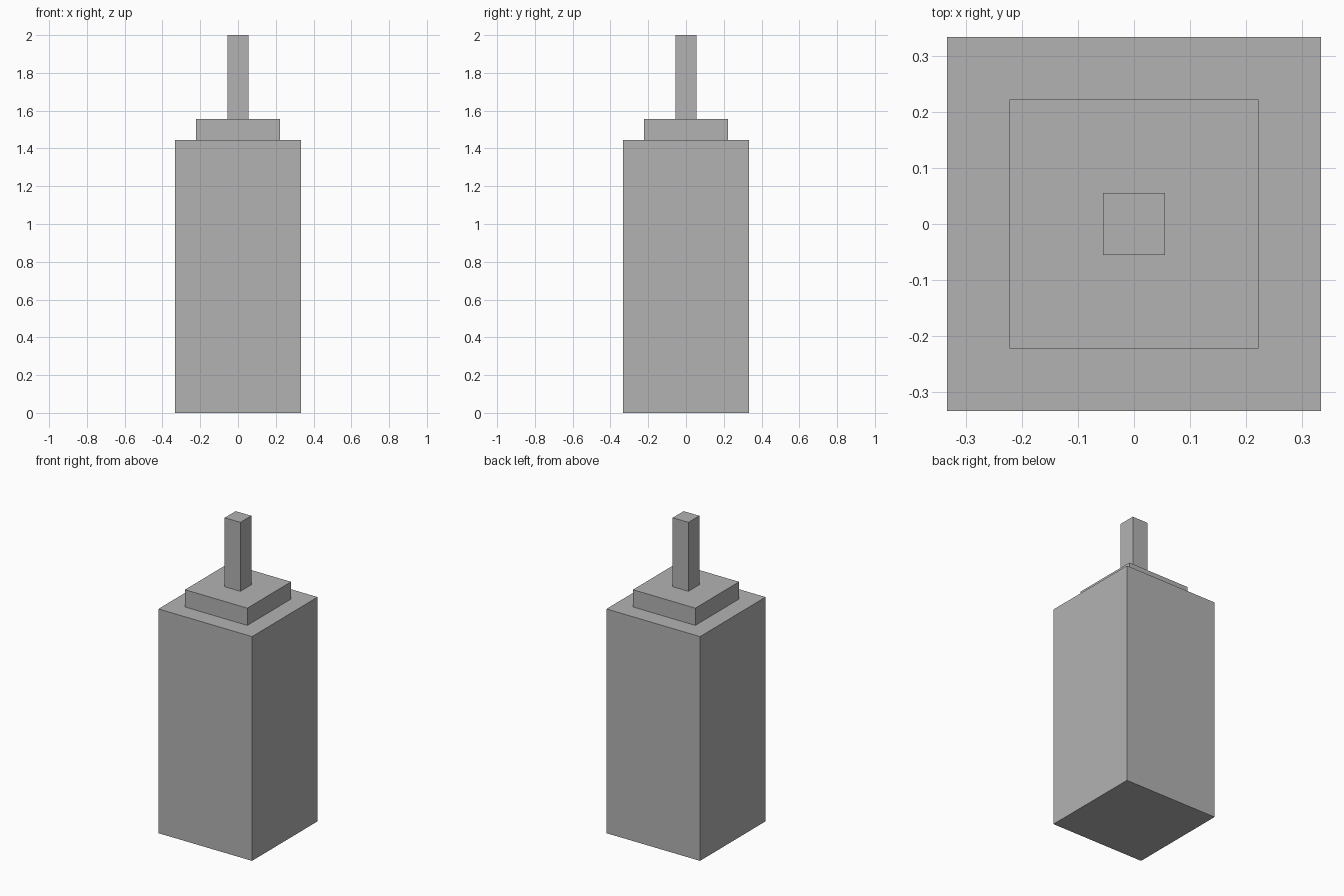
import bpy

cube = bpy.data.objects.get("Cube")
if cube:
    bpy.data.objects.remove(cube, do_unlink=True)

UNIT = 1 / 9  # the tower is laid out on a regular module

# Single plain grey
grey = bpy.data.materials.new("plain grey")
grey.use_nodes = True
colour = (0.45, 0.45, 0.45, 1)
grey.diffuse_color = colour
grey.node_tree.nodes["Principled BSDF"].inputs["Base Color"].default_value = colour


def block(name, width, bottom, top):
    """Square block centred on the axis, measured in modules."""
    bpy.ops.mesh.primitive_cube_add(size=1, location=(0, 0, (bottom + top) / 2 * UNIT))
    obj = bpy.context.object
    obj.name = name
    obj.scale = (width * UNIT, width * UNIT, (top - bottom) * UNIT)
    bpy.ops.object.transform_apply(location=False, rotation=False, scale=True)
    obj.data.materials.append(grey)


# Main shaft, stepped roof and mast
block("tower_body", 6, 0, 13)
block("roof_step", 4, 13, 14)
block("mast", 1, 14, 18)
